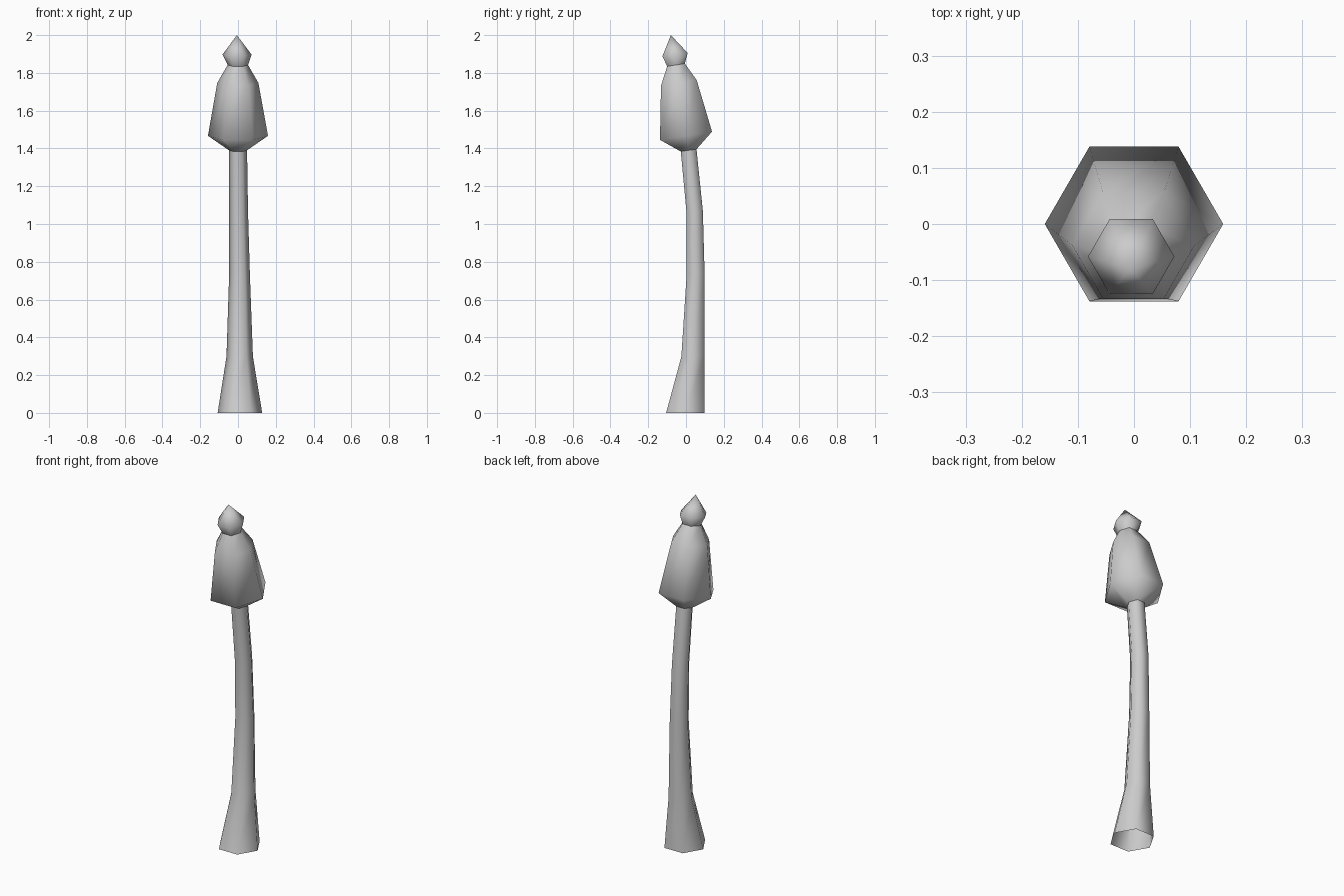
import bpy, bmesh, math

if "Cube" in bpy.data.objects:
    bpy.data.objects.remove(bpy.data.objects["Cube"])

SIDES = 6


def loft(name, rings, apex=None):
    """Skin hexagonal rings (x, y, z, radius, tilt slope along y), optional point on top."""
    bm = bmesh.new()
    loops = []
    for cx, cy, cz, r, tilt in rings:
        loop = []
        for i in range(SIDES):
            a = math.tau * i / SIDES
            dy = r * math.sin(a)
            loop.append(bm.verts.new((cx + r * math.cos(a), cy + dy, cz + tilt * dy)))
        loops.append(loop)
    for lo, hi in zip(loops, loops[1:]):
        for i in range(SIDES):
            j = (i + 1) % SIDES
            bm.faces.new((lo[i], lo[j], hi[j], hi[i]))
    if apex:
        top = bm.verts.new(apex)
        for i in range(SIDES):
            bm.faces.new((loops[-1][i], loops[-1][(i + 1) % SIDES], top))
    for f in bm.faces:
        f.smooth = True
    mesh = bpy.data.meshes.new(name)
    bm.to_mesh(mesh)
    bm.free()
    obj = bpy.data.objects.new(name, mesh)
    bpy.context.collection.objects.link(obj)
    return obj


stem_top = (0.0, 0.014, 1.39, 0.048, 0.14)
bulb_top = (-0.001, -0.053, 1.842, 0.054, 0.16)

# Curved stem, flared and open at the base
loft("stem", [
    (0.01, -0.003, 0.0, 0.118, 0.0),
    (0.009, 0.036, 0.298, 0.07, 0.0),
    (0.008, 0.051, 0.73, 0.055, 0.0),
    (0.003, 0.046, 1.065, 0.05, 0.08),
    stem_top,
])

# Tilted bulb
loft("bulb", [
    stem_top,
    (0.0, 0.0, 1.467, 0.159, 0.16),
    (-0.001, -0.038, 1.747, 0.109, 0.16),
    bulb_top,
])

# Pointed tip
loft("tip", [
    bulb_top,
    (-0.005, -0.058, 1.897, 0.077, 0.13),
], apex=(-0.006, -0.08, 2.0))
